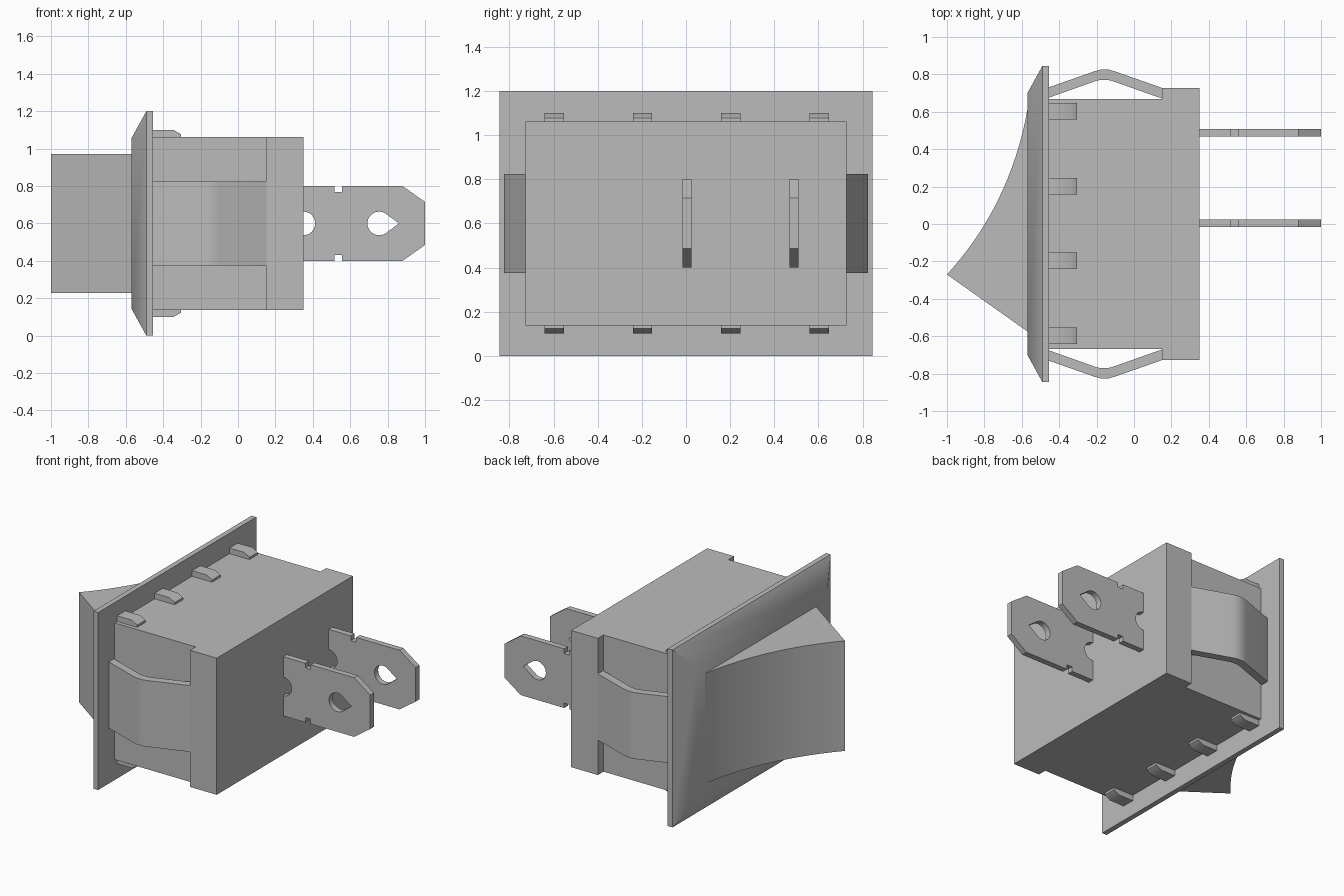
import bpy, bmesh, math
from mathutils import Vector

cube = bpy.data.objects.get("Cube")
if cube:
    bpy.data.objects.remove(cube)

grey = bpy.data.materials.new("grey plastic")
grey.use_nodes = True
grey.diffuse_color = (0.5, 0.5, 0.5, 1)
grey.node_tree.nodes["Principled BSDF"].inputs["Base Color"].default_value = (0.5, 0.5, 0.5, 1)

MID_Z = 0.6


def finish(obj):
    bpy.ops.object.select_all(action='DESELECT')
    bpy.context.view_layer.objects.active = obj
    obj.select_set(True)
    bpy.ops.object.shade_smooth_by_angle(angle=math.radians(31))


def add_mesh(name, bm):
    bmesh.ops.recalc_face_normals(bm, faces=bm.faces)
    me = bpy.data.meshes.new(name)
    bm.to_mesh(me)
    bm.free()
    me.materials.append(grey)
    obj = bpy.data.objects.new(name, me)
    bpy.context.collection.objects.link(obj)
    finish(obj)
    return obj


def prism(name, points, low, high, axis='Z'):
    """Extrude an outline drawn in x,y (axis Z) or x,z (axis Y)."""
    bm = bmesh.new()
    place = (lambda a, b: (a, b, low)) if axis == 'Z' else (lambda a, b: (a, low, b))
    face = bm.faces.new([bm.verts.new(place(a, b)) for a, b in points])
    moved = bmesh.ops.extrude_face_region(bm, geom=[face])['geom']
    step = Vector((0, 0, high - low)) if axis == 'Z' else Vector((0, high - low, 0))
    bmesh.ops.translate(bm, vec=step, verts=[v for v in moved if isinstance(v, bmesh.types.BMVert)])
    return add_mesh(name, bm)


def mirrored(points, centre=0.0):
    """Complete a half outline by reflecting its second coordinate."""
    return points + [(a, 2 * centre - b) for a, b in reversed(points)]


# Housing with a wider rear block
prism("housing", mirrored([(-0.46, 0.667), (0.15, 0.667), (0.15, 0.727), (0.35, 0.727)]), 0.138, 1.062)

# Bezel: thin rim with a sloped front
bm = bmesh.new()
rings = []
for x, half_y, half_z in [(-0.455, 0.845, 0.6), (-0.49, 0.845, 0.6), (-0.57, 0.70, 0.455)]:
    rings.append([bm.verts.new((x, sy * half_y, MID_Z + sz * half_z))
                  for sy, sz in [(-1, -1), (1, -1), (1, 1), (-1, 1)]])
for a, b in zip(rings, rings[1:]):
    for i in range(4):
        j = (i + 1) % 4
        bm.faces.new([a[i], a[j], b[j], b[i]])
bm.faces.new(rings[0])
bm.faces.new(rings[-1])
add_mesh("bezel", bm)

# Rocker with a concave pressing face
start, bend, end = Vector((-1, -0.27)), Vector((-0.6625, 0.1)), Vector((-0.57, 0.61))
outline = [(-0.565, -0.578)]
for i in range(17):
    t = i / 16
    p = (1 - t) ** 2 * start + 2 * t * (1 - t) * bend + t * t * end
    outline.append((p.x, p.y))
outline.append((-0.565, 0.61))
prism("rocker", outline, 0.228, 0.972)

# Bowed spring clips on both sides
clip = [(-0.457, 0.73), (-0.21, 0.817), (-0.18, 0.825), (-0.135, 0.825), (-0.105, 0.817), (0.152, 0.727),
        (0.152, 0.67), (-0.12, 0.766), (-0.145, 0.771), (-0.175, 0.771), (-0.2, 0.766), (-0.457, 0.675)]
for side, sign in [("left", 1), ("right", -1)]:
    prism("spring_clip_" + ("back" if sign > 0 else "front"),
          [(x, sign * y) for x, y in clip], 0.375, 0.823)

# Small ribs above and below the housing
rib = [(-0.457, 1.05), (-0.457, 1.10), (-0.345, 1.10), (-0.305, 1.077), (-0.305, 1.05)]
for i in range(4):
    y = -0.597 + 0.4 * i
    prism(f"top_rib_{i + 1}", rib, y - 0.044, y + 0.044, 'Y')
    prism(f"bottom_rib_{i + 1}", [(x, 2 * MID_Z - z) for x, z in rib], y - 0.044, y + 0.044, 'Y')


def arc(cx, r, first, last, steps):
    angles = [math.radians(first + (last - first) * i / steps) for i in range(steps + 1)]
    return [(cx + r * math.cos(a), MID_Z + r * math.sin(a)) for a in angles]


# Spade terminals with notches, a teardrop hole and a rounded root cut
upper = [(0.345, 0.8), (0.515, 0.8), (0.515, 0.768), (0.555, 0.768), (0.555, 0.8), (0.88, 0.8), (1.0, 0.715)]
blade = mirrored(upper, MID_Z) + arc(0.35, 0.063, -90, 90, 16)
teardrop = arc(0.755, 0.063, 50, 310, 24) + [(0.86, MID_Z)]
for name, y in [("centre_terminal", 0.004), ("back_terminal", 0.489)]:
    curve = bpy.data.curves.new(name, 'CURVE')
    curve.dimensions = '2D'
    curve.fill_mode = 'BOTH'
    curve.extrude = 0.02
    curve.materials.append(grey)
    for loop in (blade, teardrop):
        spline = curve.splines.new('POLY')
        spline.points.add(len(loop) - 1)
        for point, (x, z) in zip(spline.points, loop):
            point.co = (x, z, 0, 1)
        spline.use_cyclic_u = True
    obj = bpy.data.objects.new(name, curve)
    obj.location.y = y
    obj.rotation_euler.x = math.pi / 2
    bpy.context.collection.objects.link(obj)
    bpy.ops.object.select_all(action='DESELECT')
    bpy.context.view_layer.objects.active = obj
    obj.select_set(True)
    bpy.ops.object.convert(target='MESH')
    finish(bpy.context.view_layer.objects.active)
